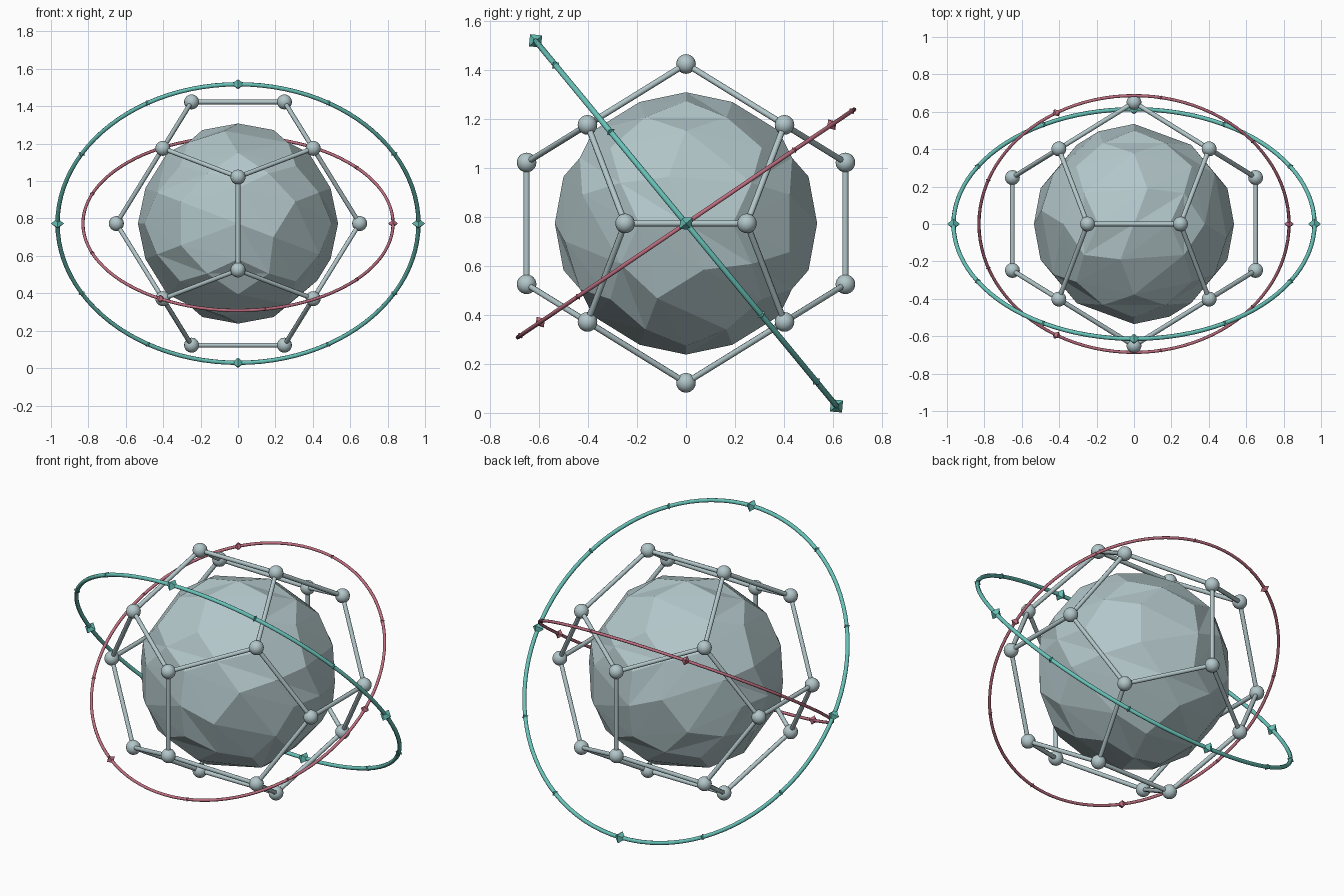
import bpy, bmesh, math
from mathutils import Vector, Matrix

if "Cube" in bpy.data.objects:
    bpy.data.objects.remove(bpy.data.objects["Cube"])

CENTRE = Vector((0, 0, 0.773))
CORE_R, CAGE_R = 0.535, 0.696
PHI = (1 + math.sqrt(5)) / 2


def material(name, rgb):
    m = bpy.data.materials.new(name)
    m.diffuse_color = (*rgb, 1)
    m.use_nodes = True
    m.node_tree.nodes["Principled BSDF"].inputs["Base Color"].default_value = m.diffuse_color
    return m


STEEL = material("pale steel", (0.445, 0.565, 0.585))
TEAL = material("teal", (0.141, 0.546, 0.485))
ROSE = material("rose", (0.515, 0.156, 0.216))


def finish(bm, name, mat, smooth=False, matrix=None):
    bmesh.ops.recalc_face_normals(bm, faces=bm.faces[:])
    me = bpy.data.meshes.new(name)
    for f in bm.faces:
        f.smooth = smooth
    bm.to_mesh(me)
    bm.free()
    me.materials.append(mat)
    ob = bpy.data.objects.new(name, me)
    bpy.context.collection.objects.link(ob)
    ob.matrix_world = Matrix.Translation(CENTRE) @ (matrix or Matrix())
    return ob


# Unit dodecahedron corners
t, r = PHI, 1 / PHI
S = (-1, 1)
raw = [(x, y, z) for x in S for y in S for z in S]
# order cube corners by x fastest-last on (y, z) so the pentagon table below fits
raw = [(-1, -1, -1), (-1, -1, 1), (-1, 1, -1), (-1, 1, 1),
       (1, -1, -1), (1, -1, 1), (1, 1, -1), (1, 1, 1)]
raw += [(0, a * r, b * t) for a in S for b in S]
raw += [(a * r, b * t, 0) for a in S for b in S]
raw += [(a * t, 0, b * r) for b in S for a in S]
corners = [Vector((x, -z, y)).normalized() for x, y, z in raw]

# Pentagons, each fanned from its first corner
PENTAGONS = [(3, 11, 7, 15, 13), (7, 19, 17, 6, 15), (17, 4, 8, 10, 6),
             (8, 0, 16, 2, 10), (0, 12, 1, 18, 16), (6, 10, 2, 13, 15),
             (2, 16, 18, 3, 13), (18, 1, 9, 11, 3), (4, 14, 12, 0, 8),
             (11, 9, 5, 19, 7), (19, 5, 14, 4, 17), (1, 12, 14, 5, 9)]

# Faceted core: fan triangles split in four and pushed onto a sphere
bm = bmesh.new()
for p in PENTAGONS:
    p = [{12: 12, 13: 13}.get(i, i) for i in p]
    for k in (1, 2, 3):
        a, b, c = corners[p[0]], corners[p[k]], corners[p[k + 1]]
        ab, bc, ca = [(u + v).normalized() for u, v in ((a, b), (b, c), (c, a))]
        for tri in ((a, ab, ca), (ab, b, bc), (ca, bc, c), (ab, bc, ca)):
            bm.faces.new([bm.verts.new(v * CORE_R) for v in tri])
bmesh.ops.remove_doubles(bm, verts=bm.verts[:], dist=1e-4)
finish(bm, "faceted_core", STEEL)

# Cage nodes
bm = bmesh.new()
for c in corners:
    bmesh.ops.create_uvsphere(bm, u_segments=16, v_segments=12, radius=0.04,
                              matrix=Matrix.Translation(c * CAGE_R))
finish(bm, "cage_nodes", STEEL, True)

# Cage struts between neighbouring corners
bm = bmesh.new()
for i, a in enumerate(corners):
    for b in corners[i + 1:]:
        d = (b - a) * CAGE_R
        if (b - a).length < 0.8:
            rot = d.to_track_quat('Z', 'Y').to_matrix().to_4x4()
            bmesh.ops.create_cone(bm, cap_ends=True, segments=8, radius1=0.0125,
                                  radius2=0.0125, depth=d.length,
                                  matrix=Matrix.Translation((a + b) / 2 * CAGE_R) @ rot)
ob = finish(bm, "cage_struts", STEEL, True)
bpy.context.view_layer.objects.active = ob
ob.select_set(True)
bpy.ops.object.shade_smooth_by_angle(angle=math.radians(50))


def orbit(name, mat, radius, tube, tilt, count, big, small):
    """A tilted ring with beads; every third bead is large."""
    matrix = Matrix.Rotation(tilt, 4, 'X')
    bm = bmesh.new()
    n, m = 96, 8
    grid = []
    for i in range(n):
        a = math.tau * i / n
        ring = []
        for j in range(m):
            b = math.tau * j / m
            q = radius + tube * math.cos(b)
            ring.append(bm.verts.new((q * math.cos(a), q * math.sin(a),
                                      tube * math.sin(b))))
        grid.append(ring)
    for i in range(n):
        for j in range(m):
            g, h, k = grid[i], grid[(i + 1) % n], (j + 1) % m
            bm.faces.new((g[j], h[j], h[k], g[k]))
    finish(bm, name + "_ring", mat, True, matrix)

    # Octahedral beads
    bm = bmesh.new()
    for i in range(count):
        size = big if i % 3 == 0 else small
        place = Matrix.Rotation(math.tau * i / count, 4, 'Z') @ Matrix.Translation((radius, 0, 0))
        ax = [place @ (Vector(v) * size) for v in
              ((1, 0, 0), (0, 1, 0), (-1, 0, 0), (0, -1, 0), (0, 0, 1), (0, 0, -1))]
        vs = [bm.verts.new(v) for v in ax]
        for k in range(4):
            bm.faces.new((vs[k], vs[(k + 1) % 4], vs[4]))
            bm.faces.new((vs[(k + 1) % 4], vs[k], vs[5]))
    finish(bm, name + "_beads", mat, False, matrix)


orbit("outer_orbit", TEAL, 0.965, 0.0115, math.radians(-50.5), 12, 0.035, 0.019)
orbit("inner_orbit", ROSE, 0.829, 0.0085, math.radians(34.1), 9, 0.026, 0.014)
